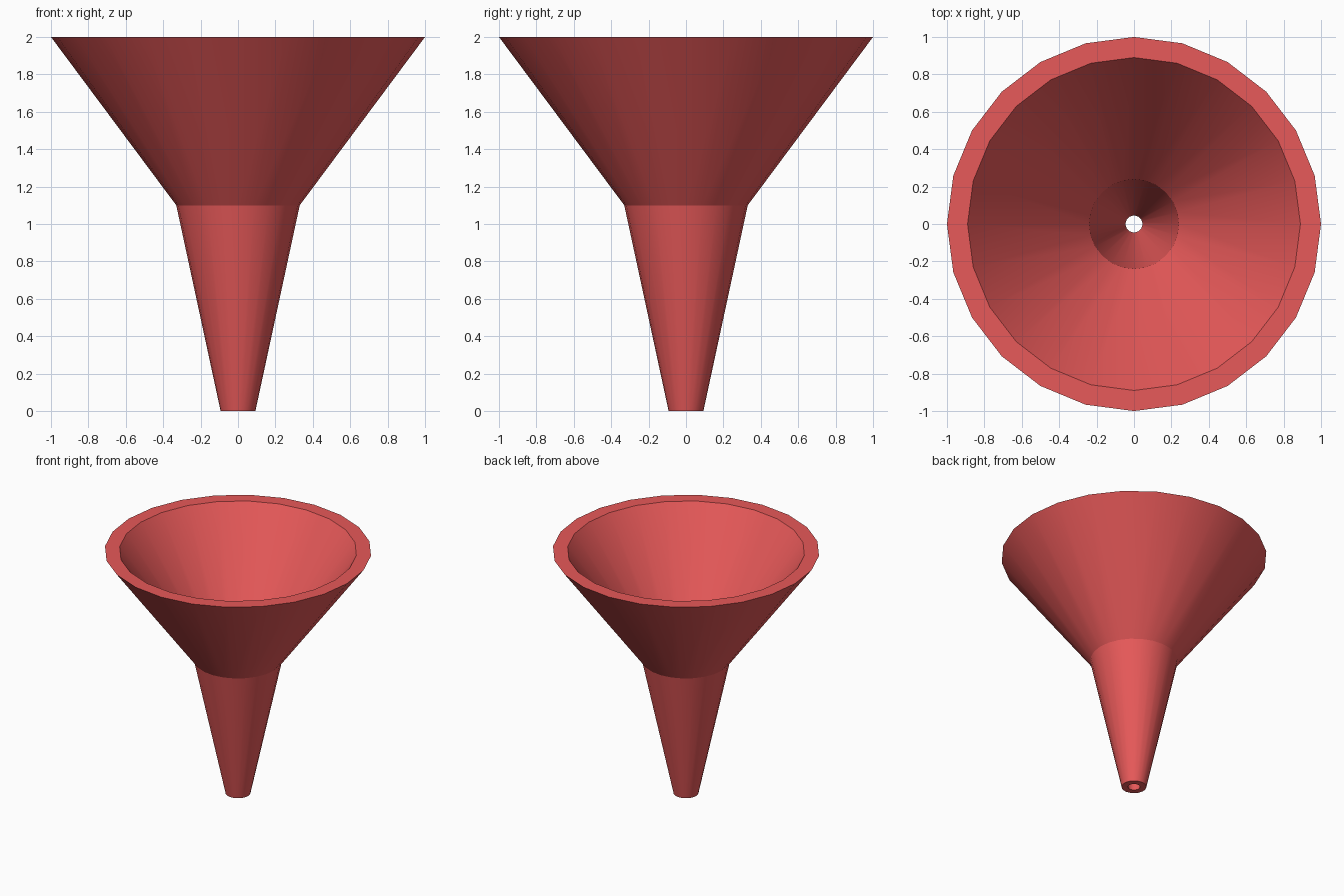
import bpy, bmesh, math

if "Cube" in bpy.data.objects:
    bpy.data.objects.remove(bpy.data.objects["Cube"])

SIDES = 24
# Closed wall section (radius, height): outside going up, then inside going down
PROFILE = [(0.093, 0.0), (0.33, 1.1), (1.0, 2.0),
           (0.89, 2.0), (0.24, 1.1), (0.045, 0.0)]

# Funnel: revolve the wall section around z
bm = bmesh.new()
rings = []
for r, z in PROFILE:
    ring = []
    for i in range(SIDES):
        a = 2 * math.pi * i / SIDES
        ring.append(bm.verts.new((r * math.cos(a), r * math.sin(a), z)))
    rings.append(ring)
for k, low in enumerate(rings):
    high = rings[(k + 1) % len(rings)]
    for i in range(SIDES):
        j = (i + 1) % SIDES
        bm.faces.new((low[i], low[j], high[j], high[i]))
bmesh.ops.recalc_face_normals(bm, faces=bm.faces)

mesh = bpy.data.meshes.new("funnel")
bm.to_mesh(mesh)
bm.free()
funnel = bpy.data.objects.new("funnel", mesh)
bpy.context.collection.objects.link(funnel)

# Red plastic
red = bpy.data.materials.new("red_plastic")
red.diffuse_color = (0.8, 0.1, 0.1, 1)
red.use_nodes = True
red.node_tree.nodes["Principled BSDF"].inputs["Base Color"].default_value = red.diffuse_color
mesh.materials.append(red)

# Smooth around, sharp at the rim, neck and spout
bpy.context.view_layer.objects.active = funnel
funnel.select_set(True)
bpy.ops.object.shade_smooth_by_angle(angle=math.radians(20))
